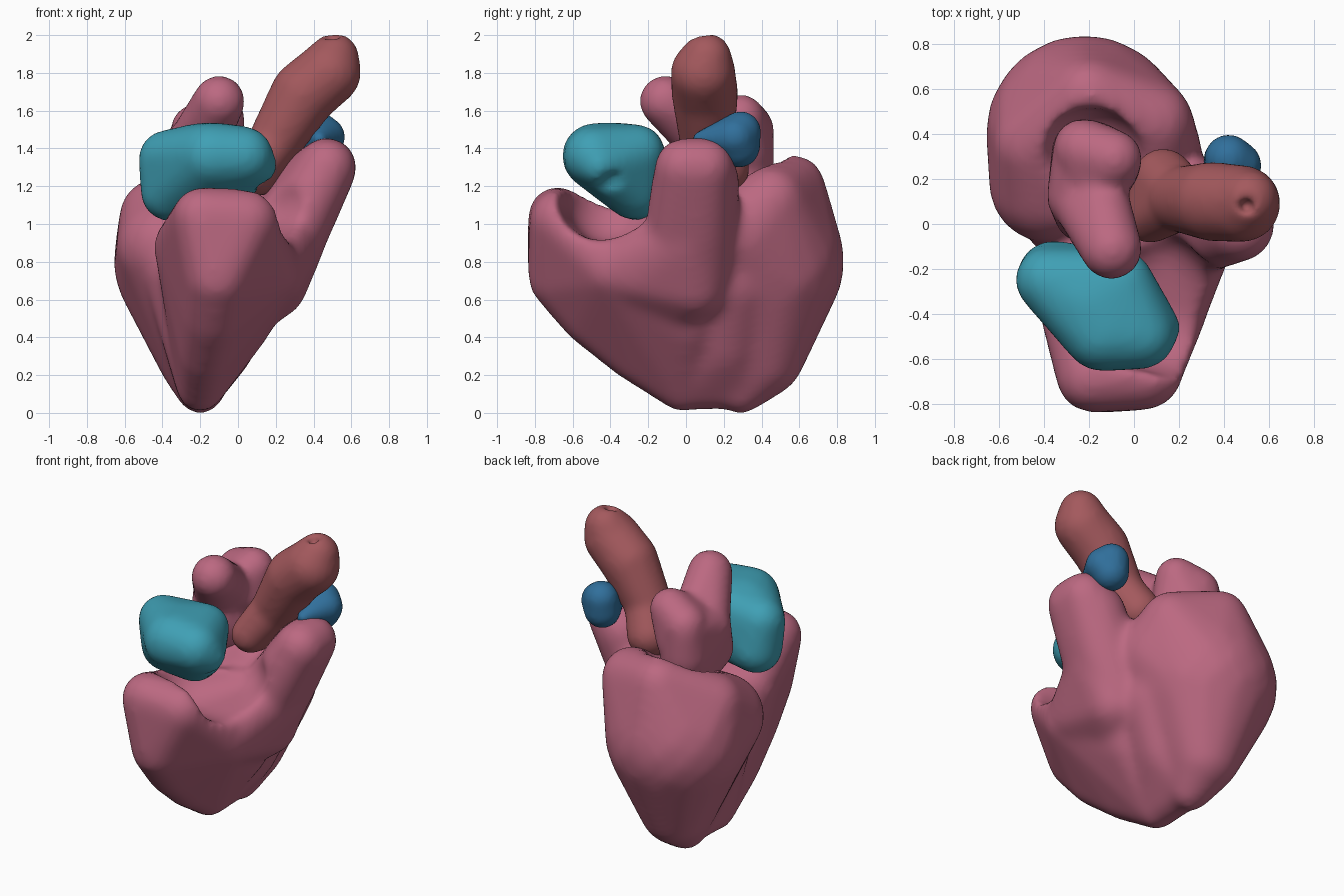
import bpy, bmesh, math
from mathutils import Vector

# evenly spread directions used for every ball
N = 130
DIRS = []
for i in range(N):
    h = 1 - 2 * (i + 0.5) / N
    a = i * math.pi * (3 - math.sqrt(5))
    s = math.sqrt(1 - h * h)
    DIRS.append(Vector((s * math.cos(a), s * math.sin(a), h)))


def material(name, rgb):
    m = bpy.data.materials.new(name)
    m.diffuse_color = (*rgb, 1)
    return m


def hull_mesh(name, hulls, pad=0.008):
    """Each hull is a list of balls (x, y, z, r) wrapped in one convex skin."""
    bm = bmesh.new()
    for balls in hulls:
        vs = [bm.verts.new(Vector(b[:3]) + d * (b[3] + pad)) for b in balls for d in DIRS]
        res = bmesh.ops.convex_hull(bm, input=vs)
        junk = {g for g in res["geom_interior"] + res["geom_unused"]
                if isinstance(g, bmesh.types.BMVert)}
        bmesh.ops.delete(bm, geom=list(junk), context='VERTS')
    bmesh.ops.recalc_face_normals(bm, faces=bm.faces[:])
    me = bpy.data.meshes.new(name)
    bm.to_mesh(me)
    bm.free()
    ob = bpy.data.objects.new(name, me)
    bpy.context.collection.objects.link(ob)
    return ob


def remesh(ob, size):
    m = ob.modifiers.new("skin", 'REMESH')
    m.mode, m.voxel_size, m.use_smooth_shade = 'VOXEL', size, True


def organ(name, hulls, mat, cuts=None, voxel=0.022, smooth=10):
    ob = hull_mesh(name, hulls)
    ob.data.materials.append(mat)
    remesh(ob, voxel)
    for i, c in enumerate(cuts or []):
        cutter = hull_mesh(name + "_hollow_%d" % i, [c], 0)
        cutter.hide_render = True
        cutter.hide_viewport = True
        b = ob.modifiers.new("hollow", 'BOOLEAN')
        b.operation, b.object, b.solver = 'DIFFERENCE', cutter, 'EXACT'
    if cuts:
        remesh(ob, voxel)
    s = ob.modifiers.new("soften", 'SMOOTH')
    s.factor, s.iterations = 0.5, smooth
    return ob


def chain(balls):
    return [list(p) for p in zip(balls, balls[1:])]


pink = material("muscle", (0.50, 0.14, 0.22))
red = material("artery", (0.37, 0.10, 0.11))
teal = material("right_chamber", (0.05, 0.35, 0.46))
blue = material("vein", (0.03, 0.16, 0.33))

# ventricles: back lobe, front lobe with hump, outflow trunk
back_lobe = [(-0.20, 0.29, 0.12, 0.12), (-0.21, 0.41, 0.30, 0.21), (-0.22, 0.40, 0.80, 0.435),
             (0.05, 0.30, 0.95, 0.25), (-0.38, 0.18, 0.88, 0.26),
             (-0.20, 0.57, 1.20, 0.16), (0.08, 0.45, 1.12, 0.18), (-0.44, 0.35, 1.05, 0.18)]
back_core = [(-0.20, 0.0, 0.14, 0.12), (-0.20, 0.29, 0.15, 0.12), (-0.13, 0.20, 0.40, 0.23),
             (-0.02, 0.22, 0.70, 0.26), (-0.3, 0.05, 0.75, 0.2), (0.0, 0.2, 0.95, 0.22)]
front_lobe = [(-0.20, -0.02, 0.12, 0.11), (-0.17, -0.28, 0.32, 0.14), (-0.13, -0.50, 0.52, 0.16),
              (-0.11, -0.66, 0.72, 0.17),
              (-0.19, -0.68, 1.04, 0.15), (0.05, -0.66, 1.02, 0.16), (0.15, -0.38, 0.76, 0.17),
              (-0.28, -0.28, 0.88, 0.16), (0.0, 0.0, 0.48, 0.17), (0.1, 0.1, 0.8, 0.2)]
trunk_low = [(-0.02, -0.10, 0.55, 0.18), (0.18, -0.25, 0.74, 0.17), (0.18, 0.04, 0.68, 0.18),
             (0.27, 0.02, 0.95, 0.20), (0.15, -0.40, 0.76, 0.16)]
trunk_top = [(0.18, 0.06, 0.76, 0.19), (0.28, 0.06, 0.98, 0.20), (0.25, -0.05, 0.90, 0.18),
             (0.38, 0.12, 1.22, 0.16),
             (0.47, -0.01, 1.30, 0.15), (0.47, 0.10, 1.30, 0.15)]
organ("ventricles", [back_lobe, back_core, front_lobe, trunk_low, trunk_top], pink, smooth=20,
      cuts=[[(-0.05, -0.40, 1.12, 0.23), (0.30, -0.47, 1.16, 0.24), (0.12, -0.22, 1.14, 0.18)],
            [(-0.19, 0.30, 1.30, 0.22), (-0.1, 0.2, 1.35, 0.22)]])

# left atrium: broad body on the back lobe with one long arm forward
atrium_body = [(-0.18, 0.26, 1.16, 0.16), (-0.22, 0.32, 1.30, 0.14), (-0.22, 0.05, 1.24, 0.13),
               (-0.23, 0.34, 1.48, 0.12), (-0.25, 0.12, 1.42, 0.13)]
atrium_ear = [(-0.18, 0.30, 1.38, 0.15), (-0.09, 0.29, 1.56, 0.12), (-0.22, 0.33, 1.50, 0.13),
              (-0.18, 0.15, 1.45, 0.13), (-0.08, 0.25, 1.40, 0.10)]
atrium_arm = [(-0.23, 0.12, 1.42, 0.14), (-0.15, 0.12, 1.50, 0.12), (-0.10, -0.11, 1.65, 0.13)]
organ("left_atrium", [atrium_body, atrium_ear, atrium_arm], pink, voxel=0.02, smooth=14)

# aorta: bulging root rising to a thick blind end with a small pit
aorta_root = [(0.07, 0.03, 1.26, 0.11), (0.13, 0.20, 1.29, 0.13), (0.21, 0.11, 1.46, 0.13)]
aorta_tube = chain([(0.21, 0.11, 1.46, 0.14), (0.35, 0.10, 1.69, 0.17),
                    (0.48, 0.09, 1.80, 0.165), (0.51, 0.11, 1.88, 0.125)])
organ("aorta", [aorta_root] + aorta_tube, red, voxel=0.015, smooth=20,
      cuts=[[(0.50, 0.08, 2.02, 0.04), (0.50, 0.08, 1.97, 0.035)]])

# right atrium
right_body = [(-0.36, -0.23, 1.17, 0.15), (-0.38, -0.25, 1.35, 0.14), (-0.14, -0.48, 1.36, 0.17),
              (0.03, -0.49, 1.36, 0.15), (0.10, -0.46, 1.31, 0.10), (-0.06, -0.26, 1.38, 0.14),
              (-0.12, -0.28, 1.17, 0.14), (-0.2, -0.36, 1.40, 0.13)]
organ("right_atrium", [right_body], teal, voxel=0.02, smooth=14,
      cuts=[[(0.16, -0.38, 1.22, 0.06), (0.14, -0.50, 1.13, 0.05)]])

# pulmonary artery stub
stub = [(0.42, 0.28, 1.41, 0.105), (0.42, 0.29, 1.49, 0.10), (0.46, 0.26, 1.46, 0.10),
        (0.43, 0.07, 1.45, 0.03)]
organ("pulmonary_artery", [stub], blue, voxel=0.015, smooth=8)
